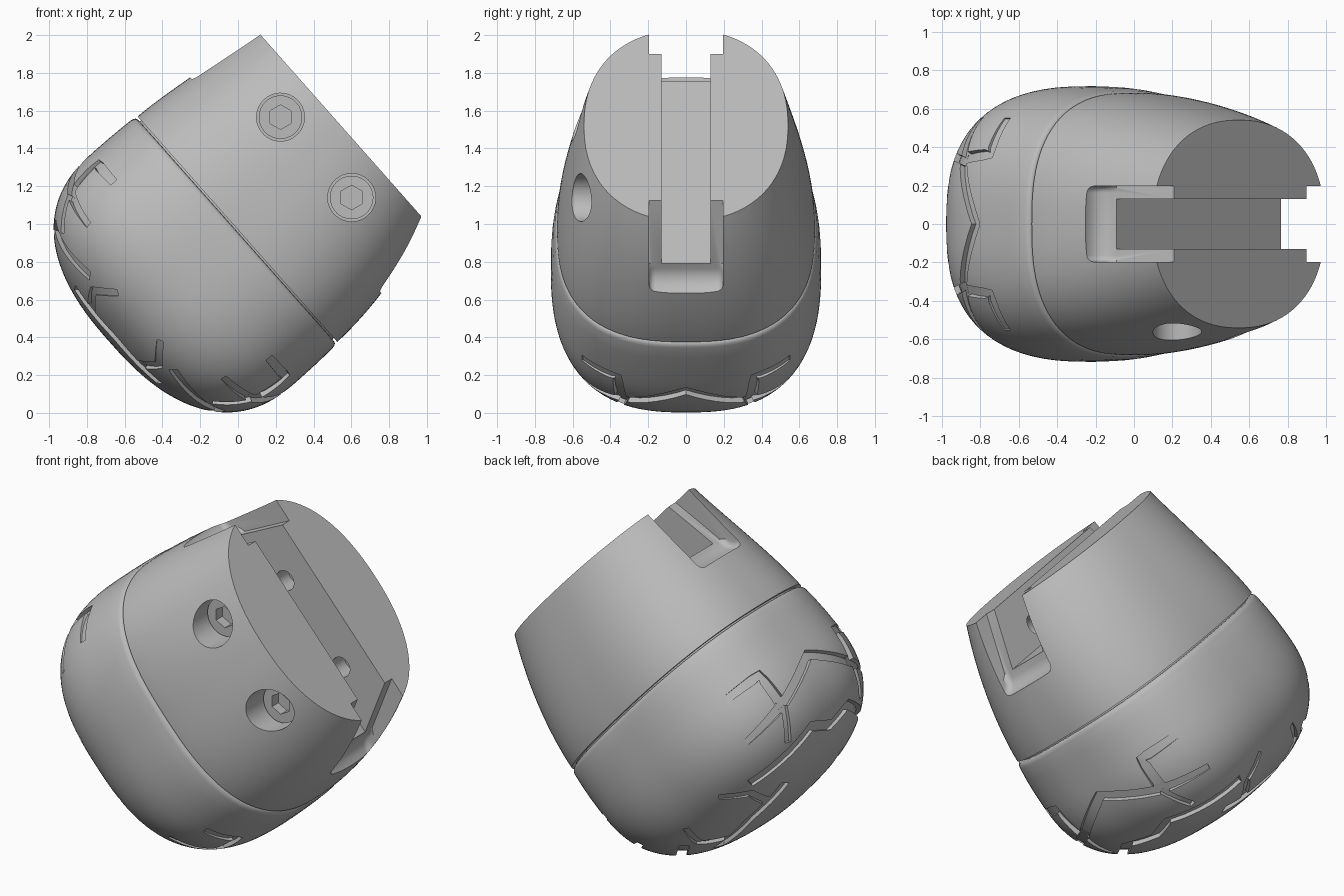
import bpy, bmesh, math
from math import pi, sin, cos
from mathutils import Vector, Matrix
from mathutils.bvhtree import BVHTree

if "Cube" in bpy.data.objects:
    bpy.data.objects.remove(bpy.data.objects["Cube"])

grey = bpy.data.materials.new("matte_grey")
grey.use_nodes = True
colour = (0.5, 0.5, 0.5, 1)
grey.diffuse_color = colour
grey.node_tree.nodes["Principled BSDF"].inputs["Base Color"].default_value = colour

# Everything is modelled upright, then tilted as a whole
TILT = Matrix.Translation((0, 0, 0.975)) @ Matrix.Rotation(0.846, 4, 'Y')
parts = []


def finish(bm, name, part=True):
    bmesh.ops.recalc_face_normals(bm, faces=bm.faces)
    mesh = bpy.data.meshes.new(name)
    bm.to_mesh(mesh)
    bm.free()
    obj = bpy.data.objects.new(name, mesh)
    bpy.context.collection.objects.link(obj)
    mesh.materials.append(grey)
    if part:
        parts.append(obj)
    else:
        obj.hide_render = True
    return obj


def loft(name, sections, sides=112):
    """Stack superellipse rings: (height, radius x, radius y, power, centre x)."""
    bm = bmesh.new()
    rings = []
    for w, rx, ry, p, cx in sections:
        ring = []
        for i in range(sides):
            a = 2 * pi * i / sides
            c, s = cos(a), sin(a)
            k = (abs(c) ** p + abs(s) ** p) ** (-1 / p)
            ring.append(bm.verts.new((cx + rx * c * k, ry * s * k, w)))
        rings.append(ring)
    for r0, r1 in zip(rings, rings[1:]):
        for i in range(sides):
            j = (i + 1) % sides
            bm.faces.new((r0[i], r0[j], r1[j], r1[i]))
    bm.faces.new(rings[0])
    bm.faces.new(rings[-1])
    return finish(bm, name)


def extrude_y(name, profile, half, rounding=0):
    """Extrude an (x, height) outline across y; optionally round its low edges."""
    bm = bmesh.new()
    face = bm.faces.new([bm.verts.new((x, -half, w)) for x, w in profile])
    new = bmesh.ops.extrude_face_region(bm, geom=[face])["geom"]
    bmesh.ops.translate(bm, verts=[g for g in new if isinstance(g, bmesh.types.BMVert)],
                        vec=(0, 2 * half, 0))
    if rounding:
        low = [e for e in bm.edges if all(v.co.z < 0.46 for v in e.verts)
               and abs(e.verts[0].co.y - e.verts[1].co.y) < half]
        bmesh.ops.bevel(bm, geom=low, offset=rounding, segments=5,
                        profile=0.5, affect='EDGES')
    return finish(bm, name, False)


def rod(name, x, w, y0, y1, r, sides=40, part=False):
    bm = bmesh.new()
    bmesh.ops.create_cone(bm, cap_ends=True, segments=sides, radius1=r, radius2=r,
                          depth=y1 - y0, matrix=Matrix.Translation((x, (y0 + y1) / 2, w))
                          @ Matrix.Rotation(0.2, 4, 'Y') @ Matrix.Rotation(pi / 2, 4, 'X'))
    return finish(bm, name, part)


def cut(target, cutter, self_cross=False):
    mod = target.modifiers.new("cut", 'BOOLEAN')
    mod.operation, mod.solver, mod.object = 'DIFFERENCE', 'EXACT', cutter
    mod.use_self = self_cross
    bpy.context.view_layer.objects.active = target
    bpy.ops.object.modifier_apply(modifier=mod.name)
    bpy.data.objects.remove(cutter)


# Rounded sole with a soft rim, and a recessed neck that forms the seam
rows = [(0.01, 0.77, 0.655, 2.6, 0), (-0.014, 0.77, 0.655, 2.6, 0),
        (-0.015, 0.787, 0.672, 2.6, 0), (-0.018, 0.794, 0.679, 2.6, 0),
        (-0.027, 0.801, 0.687, 2.6, 0), (-0.042, 0.805, 0.692, 2.6, 0),
        (-0.12, 0.809, 0.704, 2.6, 0), (-0.2, 0.811, 0.712, 2.6, 0)]
for i in range(33):
    a = math.radians(88) * i / 32
    r, h = cos(a) ** 0.81, sin(a) ** 0.81
    rows.append((-0.3 - 0.607 * h, 0.812 * r, 0.716 * r, 2.6 + 0.05 * h, 0))
sole = loft("sole", rows)

# Upper housing tapering to the flat mounting face
rows = []
for i in range(25):
    s = i / 24
    rows.append((0.774 * s - 0.004, 0.797 - 0.122 * s ** 1.6, 0.682 - 0.142 * s ** 1.5,
                 2.6 - 0.35 * s, -0.048 * s ** 3))
housing = loft("housing", rows)

# Central slot, and wider pockets at both ends with slanted walls and curved floors
cut(housing, extrude_y("slot_cutter", [(-1, 0.45), (1, 0.45), (1, 1), (-1, 1)], 0.13))
for side, top in ((-1, 0.555), (1, 0.483)):
    foot = 0.645
    lean = (foot - top) / 0.32
    profile = [(top - 0.23 * lean, 1), (foot, 0.45)]
    for i in range(1, 6):
        a = pi / 2 * i / 5
        profile.append((foot + 0.11 * (1 - cos(a)), 0.45 - 0.108 * sin(a)))
    profile += [(1, 0.342), (1, 1)]
    cut(housing, extrude_y("pocket_cutter", [(side * x, w) for x, w in profile],
                           0.197, 0.035))

# Two cap screws in counterbored holes on the front
for name, x in (("upper", -0.293), ("lower", 0.275)):
    cut(housing, rod("bore_cutter", x, 0.56, -1, -0.36, 0.127))
    cut(housing, rod("hole_cutter", x, 0.56, -0.25, 0.25, 0.06))
    screw = rod(name + "_screw", x, 0.56, -0.45, -0.35, 0.115, part=True)
    cut(screw, rod("hex_cutter", x, 0.56, -0.6, -0.39, 0.065, 6))

# Tread grooves: ribbons laid over the sole and cut to a shallow depth
HEART = Vector((0, 0, -0.3))
tree = BVHTree.FromPolygons([v.co.copy() for v in sole.data.vertices],
                            [tuple(p.vertices) for p in sole.data.polygons])
tread = bmesh.new()


def on_sole(p):
    return tree.ray_cast(HEART, (p - HEART).normalized())[0] - HEART


def groove(points, width=0.03, taper=False):
    pts = [Vector(p) for p in points]
    path = [a.lerp(b, i / 5) for a, b in zip(pts, pts[1:]) for i in range(5)] + [pts[-1]]
    path = [HEART + on_sole(p) for p in path]
    rings = []
    for i, p in enumerate(path):
        tangent = path[min(i + 1, len(path) - 1)] - path[max(i - 1, 0)]
        side = tangent.cross(p - HEART).normalized() * width
        fade = i / (len(path) - 1) if taper else 0
        side *= 1 - 0.4 * fade
        left, right = on_sole(p + side), on_sole(p - side)
        depth = 0.965 + 0.027 * fade
        rings.append([tread.verts.new(HEART + q * k) for q, k in
                      ((left, depth), (right, depth), (right, 1.06), (left, 1.06))])
    for r0, r1 in zip(rings, rings[1:]):
        for i in range(4):
            j = (i + 1) % 4
            tread.faces.new((r0[i], r0[j], r1[j], r1[i]))
    tread.faces.new(rings[0])
    tread.faces.new(rings[-1])


def flip(points, sx, sy):
    return [(x * sx, y * sy, w) for x, y, w in points]


chevron = [(0.73, -0.32, -0.53), (0.79, 0, -0.38), (0.73, 0.32, -0.53)]
sweep = [(0.33, -0.5, -0.75), (0.64, -0.17, -0.7), (0.6, 0, -0.74),
         (0.64, 0.17, -0.7), (0.33, 0.5, -0.75)]
hook = [(0.73, 0.34, -0.55), (0.75, 0.36, -0.33), (0.62, 0.55, -0.33)]
link = [(0.73, 0.33, -0.54), (0.57, 0.33, -0.69)]
wedge = [(0.73, 0.35, -0.54), (0.52, 0.53, -0.57)]
branch = [(0.18, 0.3, -0.85), (0.25, 0.45, -0.77), (0.16, 0.56, -0.68)]
side_line = [(-0.33, 0.27, -0.84), (0, 0.31, -0.85), (0.33, 0.27, -0.84)]
for sx in (-1, 1):
    groove(flip(chevron, sx, 1))
    groove(flip(sweep, sx, 1), 0.028)
    groove(flip(side_line, 1, sx), 0.035)
    for sy in (-1, 1):
        groove(flip(hook, sx, sy), 0.035, True)
        groove(flip(link, sx, sy), 0.02)
        groove(flip(wedge, sx, sy), 0.03, True)
        groove(flip(branch, sx, sy), 0.03, True)
cut(sole, finish(tread, "tread_cutter", False), True)

# Tilt the finished parts and smooth the curved faces
bpy.ops.object.select_all(action='DESELECT')
for obj in parts:
    obj.data.transform(TILT)
    obj.select_set(True)
bpy.context.view_layer.objects.active = housing
bpy.ops.object.shade_smooth_by_angle(angle=math.radians(30))
